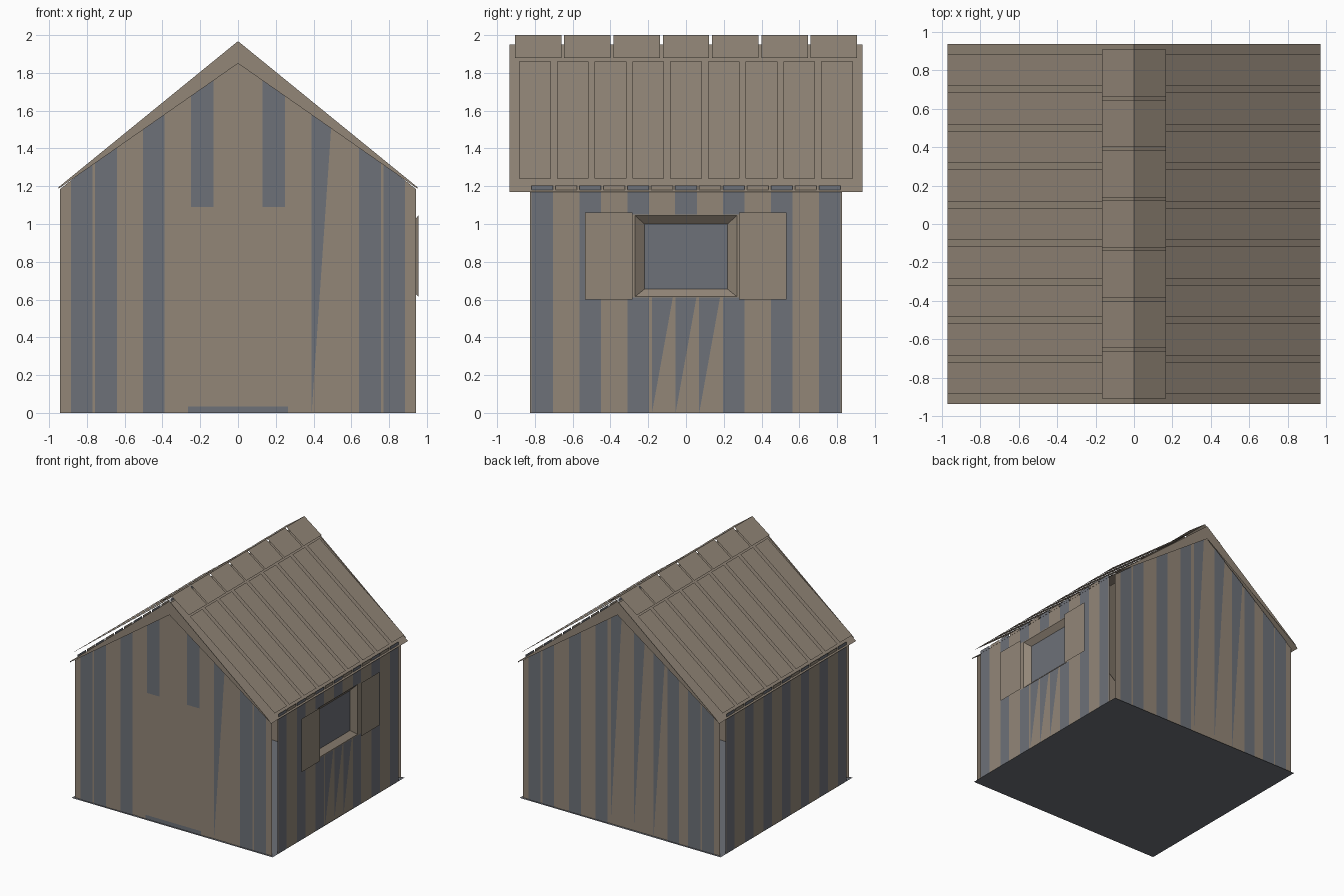
import bpy, bmesh
from mathutils import Vector

cube = bpy.data.objects.get("Cube")
if cube:
    bpy.data.objects.remove(cube, do_unlink=True)


def material(name, rgb):
    m = bpy.data.materials.new(name)
    m.use_nodes = True
    m.diffuse_color = (*rgb, 1)
    m.node_tree.nodes["Principled BSDF"].inputs["Base Color"].default_value = (*rgb, 1)
    return m


BROWN = material("weathered_brown", (0.29, 0.24, 0.187))
BLUE = material("slate_grey", (0.153, 0.164, 0.188))

GX, GY = 0.942, 0.88          # gable wall half width and distance
SX, SY = 0.955, 0.825         # side wall distance and half length
EAVE, APEX = 1.185, 1.925     # gable heights
TOP = 1.205                   # top of side boards


def roof_z(x):
    return APEX - (APEX - EAVE) * abs(x) / GX


def sheet(name, polygons, outward, mat):
    """Thin sheet of flat polygons, all facing the outward direction."""
    bm = bmesh.new()
    for pts in polygons:
        face = bm.faces.new([bm.verts.new(p) for p in pts])
        face.normal_update()
        if face.normal.dot(Vector(outward)) < 0:
            face.normal_flip()
    bmesh.ops.remove_doubles(bm, verts=bm.verts, dist=0.0001)
    me = bpy.data.meshes.new(name)
    bm.to_mesh(me)
    bm.free()
    me.materials.append(mat)
    ob = bpy.data.objects.new(name, me)
    bpy.context.scene.collection.objects.link(ob)


# Map wall coordinates (along, up, outward) to space, with the outward direction
SIDES = {
    "front": (lambda u, v, d: (u, -GY - d, v), (0, -1, 0)),
    "back": (lambda u, v, d: (u, GY + d, v), (0, 1, 0)),
    "right": (lambda u, v, d: (SX + d, u, v), (1, 0, 0)),
    "left": (lambda u, v, d: (-SX - d, u, v), (-1, 0, 0)),
}


def panel(name, side, polygons, mat, out=0.004):
    place, outward = SIDES[side]
    sheet(name, [[place(u, v, out) for u, v in pts] for pts in polygons], outward, mat)


def rect(u0, u1, v0, v1):
    return [(u0, v0), (u1, v0), (u1, v1), (u0, v1)]


def gable_board(side, u0, u1, mat, bottom=0.0):
    panel(side + "_board", side,
          [[(u0, bottom), (u1, bottom), (u1, roof_z(u1)), (u0, roof_z(u0))]], mat)


# Floor
sheet("floor", [[(x, y, 0) for x, y in rect(-0.96, 0.96, -0.9, 0.9)]], (0, 0, -1), BLUE)

# Walls, with an opening for the window on one side
gable = [(-GX, 0), (GX, 0), (GX, EAVE), (0, APEX), (-GX, EAVE)]
panel("front_wall", "front", [gable], BROWN, 0)
panel("back_wall", "back", [gable], BROWN, 0)
WALL_TOP = 1.18
panel("left_wall", "left", [rect(-SY, SY, 0, WALL_TOP)], BROWN, 0)
OUTER = rect(-0.27, 0.27, 0.615, 1.045)
INNER = rect(-0.22, 0.22, 0.655, 1.0)
panel("right_wall", "right",
      [rect(-SY, SY, 0, 0.615), rect(-SY, SY, 1.045, WALL_TOP),
       rect(-SY, -0.27, 0.615, 1.045), rect(0.27, SY, 0.615, 1.045)], BROWN, 0)

# Window: recessed pane, splayed frame, shutters
DEPTH = -0.04
panel("window_pane", "right", [INNER], BLUE, DEPTH)
place = SIDES["right"][0]
for i in range(4):
    j = (i + 1) % 4
    quad = [place(*OUTER[i], 0), place(*OUTER[j], 0), place(*INNER[j], DEPTH), place(*INNER[i], DEPTH)]
    sheet("window_frame", [quad], (1, 0, 0), BROWN)
for u in (-0.535, 0.28):
    panel("shutter", "right", [rect(u, u + 0.253, 0.6, 1.06)], BROWN, 0.025)

# Front boards
for s in (-1, 1):
    for a, b, mat, bottom in ((0.64, 0.757, BLUE, 0), (0.77, 0.885, BLUE, 0),
                              (0.515, 0.635, BROWN, 0), (0.13, 0.25, BLUE, 1.09),
                              (0.005, 0.12, BROWN, 1.09)):
        lo, hi = sorted((s * a, s * b))
        gable_board("front", lo, hi, mat, bottom)
    # Door jamb and the wedge board above it
    panel("door_jamb", "front",
          [[(s * 0.335, 0), (s * 0.27, 0), (s * 0.27, 1.03), (s * 0.303, 1.0)]], BROWN)
    panel("wedge_board", "front",
          [[(s * 0.303, 1.1), (s * 0.27, roof_z(0.27)), (s * 0.335, roof_z(0.335))]], BROWN)
gable_board("front", -0.503, -0.39, BLUE)
panel("front_wedge", "front", [[(0.39, 0), (0.495, roof_z(0.495)), (0.39, roof_z(0.39))]], BLUE)

# Door
panel("door", "front", [rect(-0.265, 0.265, 0.035, 1.02)], BROWN, 0.006)
panel("door_threshold", "front", [rect(-0.265, 0.265, 0, 0.035)], BLUE)
panel("door_header", "front", [rect(-0.3, 0.3, 1.032, 1.088)], BROWN)

# Back boards
for a, b in ((-0.885, -0.77), (-0.757, -0.64), (-0.55, -0.44), (0.13, 0.245),
             (0.385, 0.5), (0.64, 0.75), (0.77, 0.885)):
    gable_board("back", a, b, BLUE)
for a, b in ((-0.63, -0.56), (0.255, 0.375), (0.51, 0.63)):
    gable_board("back", a, b, BROWN)
for a in (0.1, -0.12, -0.31):
    panel("back_wedge", "back", [[(a, 0), (a, roof_z(a)), (a - 0.11, roof_z(a - 0.11))]], BLUE)

# Side boards, broken by the window on the right
for i in range(7):
    c = -0.762 + i * 0.254
    for side in ("right", "left"):
        if side == "right" and abs(c) < 0.3:
            panel("right_upper_board", side, [rect(c - 0.057, c + 0.057, 1.05, TOP)], BLUE)
            if abs(c) > 0.1:
                panel("right_lower_board", side, [rect(c - 0.057, c + 0.057, 0, 0.61)], BLUE)
        else:
            panel(side + "_board", side, [rect(c - 0.057, c + 0.057, 0, TOP)], BLUE)
        if i < 6:
            u0, u1 = c + 0.07, c + 0.184
            if side == "left" or abs(c + 0.127) > 0.3:
                panel(side + "_infill", side, [rect(u0, u1, 0, TOP)], BROWN)
            else:
                panel("right_upper_infill", side, [rect(u0, u1, 1.05, TOP)], BROWN)
for u in (-0.18, -0.055, 0.07):
    panel("right_wedge", "right", [[(u, 0), (u + 0.11, 0.61), (u, 0.61)]], BLUE)


def sloped(name, x0, z0, x1, z1, y0, y1):
    """Roof sheet running from the high edge to the low edge."""
    sheet(name, [[(x0, y0, z0), (x1, y0, z1), (x1, y1, z1), (x0, y1, z0)]], (0, 0, 1), BROWN)


# Roof sheets, planks, ridge caps and gable trim
for s in (-1, 1):
    sloped("roof_sheet", 0, 1.95, s * 0.97, 1.17, -0.935, 0.935)
    for i in range(9):
        c = -0.8 + 0.2 * i
        sloped("roof_plank", s * 0.16, 1.86, s * 0.97, 1.24, c - 0.084, c + 0.084)
    for i in range(7):
        c = -0.783 + 0.261 * i
        sloped("ridge_cap", 0, 2.0, s * 0.165, 1.88, c - 0.123, c + 0.123)
    for e in (-1, 1):
        trim = [(0, 1.968), (0, 1.85), (s * 0.95, 1.187), (s * 0.95, 1.195)]
        sheet("gable_trim", [[(x, e * 0.935, z) for x, z in trim]], (0, e, 0), BROWN)
